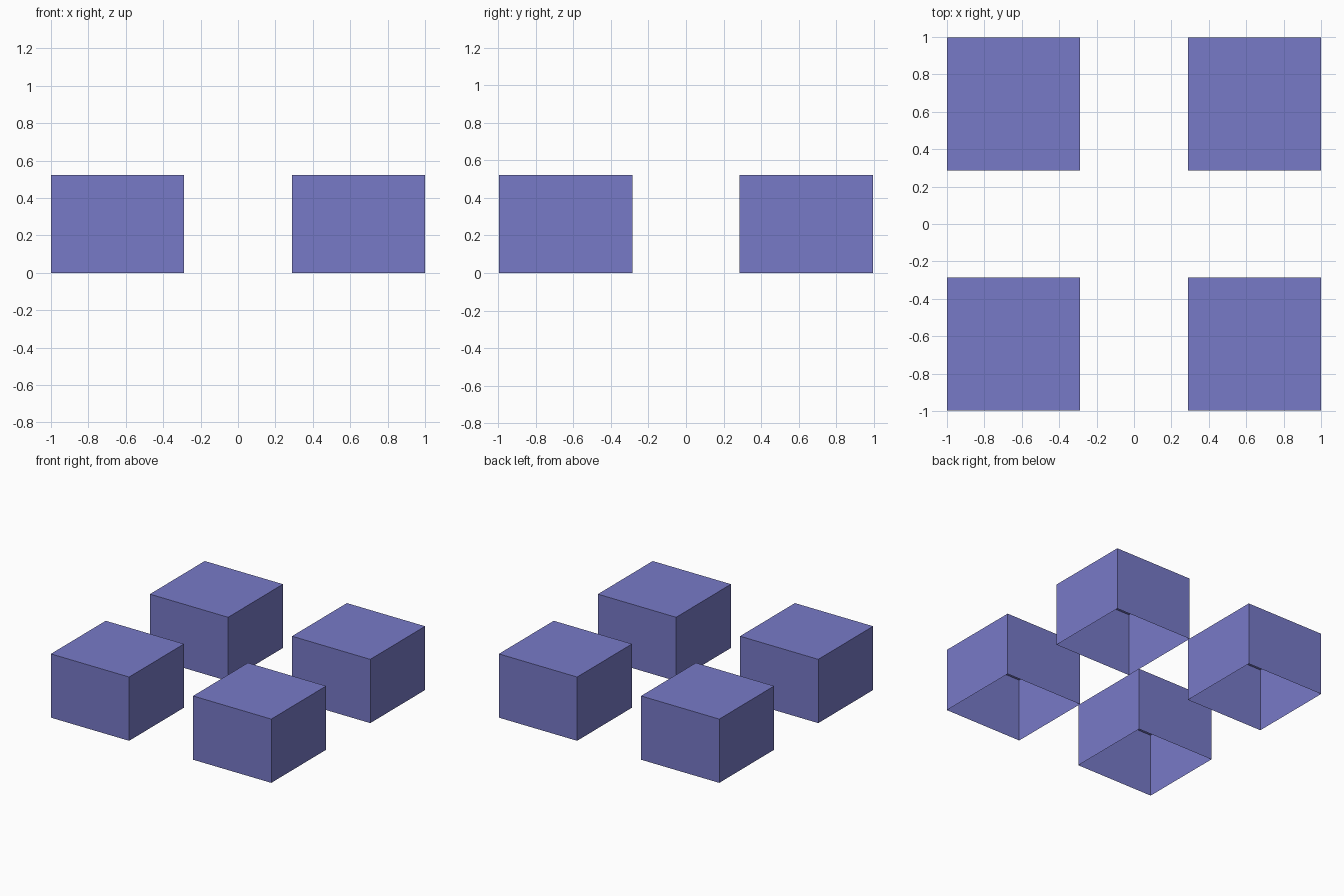
import bpy
import bmesh

if "Cube" in bpy.data.objects:
    bpy.data.objects.remove(bpy.data.objects["Cube"])

# Overall proportions
OUTER_X, INNER_X = 1.0, 0.29
OUTER_Y, INNER_Y = 0.997, 0.286
HEIGHT = 0.523

violet = bpy.data.materials.new("violet_blue")
violet.diffuse_color = (0.187, 0.193, 0.575, 1.0)
violet.use_nodes = True
violet.node_tree.nodes["Principled BSDF"].inputs["Base Color"].default_value = violet.diffuse_color


def open_box(name, sx, sy):
    """Thin-walled box, open underneath, in the corner given by the signs."""
    bm = bmesh.new()
    bmesh.ops.create_cube(bm, size=1.0)
    for v in bm.verts:
        v.co.x = v.co.x * (OUTER_X - INNER_X) + sx * (OUTER_X + INNER_X) / 2
        v.co.y = v.co.y * (OUTER_Y - INNER_Y) + sy * (OUTER_Y + INNER_Y) / 2
        v.co.z = (v.co.z + 0.5) * HEIGHT
    # Remove the underside to leave the box hollow
    bm.normal_update()
    underside = [f for f in bm.faces if f.normal.z < -0.5]
    bmesh.ops.delete(bm, geom=underside, context='FACES_ONLY')
    mesh = bpy.data.meshes.new(name)
    bm.to_mesh(mesh)
    bm.free()
    mesh.materials.append(violet)
    bpy.context.collection.objects.link(bpy.data.objects.new(name, mesh))


# Four matching boxes, one in each corner
for sy, depth in ((-1, "front"), (1, "back")):
    for sx, side in ((-1, "left"), (1, "right")):
        open_box(f"{depth}_{side}_box", sx, sy)
